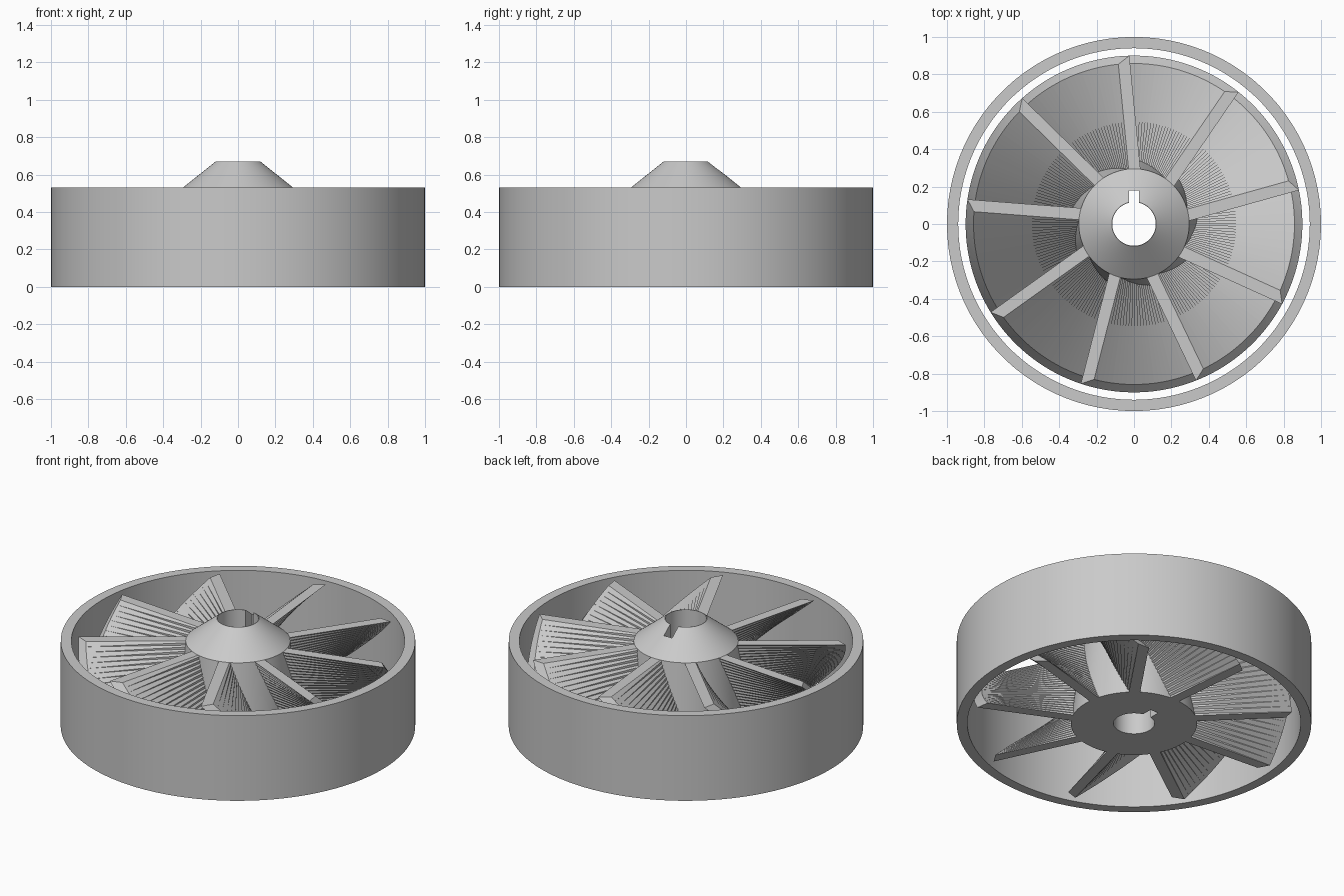
import bpy, bmesh
from math import radians, cos, sin, pi
from mathutils import Matrix, Vector

if "Cube" in bpy.data.objects:
    bpy.data.objects.remove(bpy.data.objects["Cube"], do_unlink=True)

HEIGHT = 0.53
BLADES = 9
SLICES = 24
TWIST = radians(40)
START = radians(95.6)

grey = bpy.data.materials.new("plain grey")
grey.use_nodes = True
grey.diffuse_color = (0.59, 0.59, 0.59, 1)
grey.node_tree.nodes["Principled BSDF"].inputs["Base Color"].default_value = grey.diffuse_color


def make_object(name, bm):
    bmesh.ops.recalc_face_normals(bm, faces=bm.faces)
    mesh = bpy.data.meshes.new(name)
    bm.to_mesh(mesh)
    bm.free()
    mesh.materials.append(grey)
    obj = bpy.data.objects.new(name, mesh)
    bpy.context.collection.objects.link(obj)
    return obj


def activate(obj):
    bpy.ops.object.select_all(action='DESELECT')
    obj.select_set(True)
    bpy.context.view_layer.objects.active = obj


def lathe(name, profile, steps):
    """Revolve a closed (radius, z) profile around the z axis."""
    bm = bmesh.new()
    rings = [[bm.verts.new((r * cos(a), r * sin(a), z)) for r, z in profile]
             for a in (2 * pi * i / steps for i in range(steps))]
    n = len(profile)
    for i in range(steps):
        here, there = rings[i], rings[(i + 1) % steps]
        for j in range(n):
            k = (j + 1) % n
            bm.faces.new((here[j], there[j], there[k], here[k]))
    return make_object(name, bm)


# Outer shroud ring
ring = lathe("outer_ring", [(0.94, 0), (1, 0), (1, HEIGHT), (0.94, HEIGHT)], 100)

# Tapered hub with a bore and a keyway
hub = lathe("hub", [(0.116, 0), (0.356, 0), (0.295, HEIGHT), (0.119, 0.67), (0.116, 0.67)], 100)
bm = bmesh.new()
bmesh.ops.create_cube(bm, size=1, matrix=Matrix.Translation((0, 0.09, 0.35))
                      @ Matrix.Diagonal((0.056, 0.176, 1, 1)))
cutter = make_object("keyway_cutter", bm)
cutter.hide_render = True
activate(hub)
cut = hub.modifiers.new("keyway", 'BOOLEAN')
cut.operation = 'DIFFERENCE'
cut.solver = 'EXACT'
cut.object = cutter
bpy.ops.object.modifier_apply(modifier=cut.name)
bpy.data.objects.remove(cutter, do_unlink=True)

for obj in (ring, hub):
    activate(obj)
    bpy.ops.object.shade_smooth_by_angle(angle=radians(20))

# Twisted blade: finely stepped faces, one edge on a radial line, slanted tip
ROOT = 0.22
SIDES = ((0.858, 0.0), (0.898, -0.063))   # tip reach and sideways offset
rise = HEIGHT / SLICES


def blade_mesh():
    bm = bmesh.new()

    def point(reach, offset, level, z):
        turn = Matrix.Rotation(START + TWIST * level / SLICES, 3, 'Z')
        return bm.verts.new(turn @ Vector((reach, offset, z)))

    roots, tips, mids = [], [], []
    for level in range(SLICES + 1):
        z = HEIGHT - rise * level
        roots.append([point(ROOT, o, level, z) for _, o in SIDES])
        tips.append([point(t, o, level, z) for t, o in SIDES])
        if level:
            mids.append([point(ROOT, o, level, z + rise * (1 - ROOT / t)) for t, o in SIDES])
    for i, mid in enumerate(mids):
        r0, r1, t0, t1 = roots[i], roots[i + 1], tips[i], tips[i + 1]
        for s in (0, 1):
            # tread and riser of each step
            bm.faces.new((r0[s], t0[s], mid[s]))
            bm.faces.new((t0[s], t1[s], mid[s]))
            bm.faces.new((mid[s], t1[s], r1[s]))
        bm.faces.new((t0[0], t0[1], t1[1], t1[0]))
        bm.faces.new((r0[0], r0[1], mid[1], mid[0]))
        bm.faces.new((mid[0], mid[1], r1[1], r1[0]))
    for i in (0, -1):
        bm.faces.new((roots[i][0], tips[i][0], tips[i][1], roots[i][1]))
    return bm


first = make_object("blade_1", blade_mesh())
for i in range(1, BLADES):
    blade = bpy.data.objects.new("blade_%d" % (i + 1), first.data)
    blade.rotation_euler.z = 2 * pi * i / BLADES
    bpy.context.collection.objects.link(blade)
